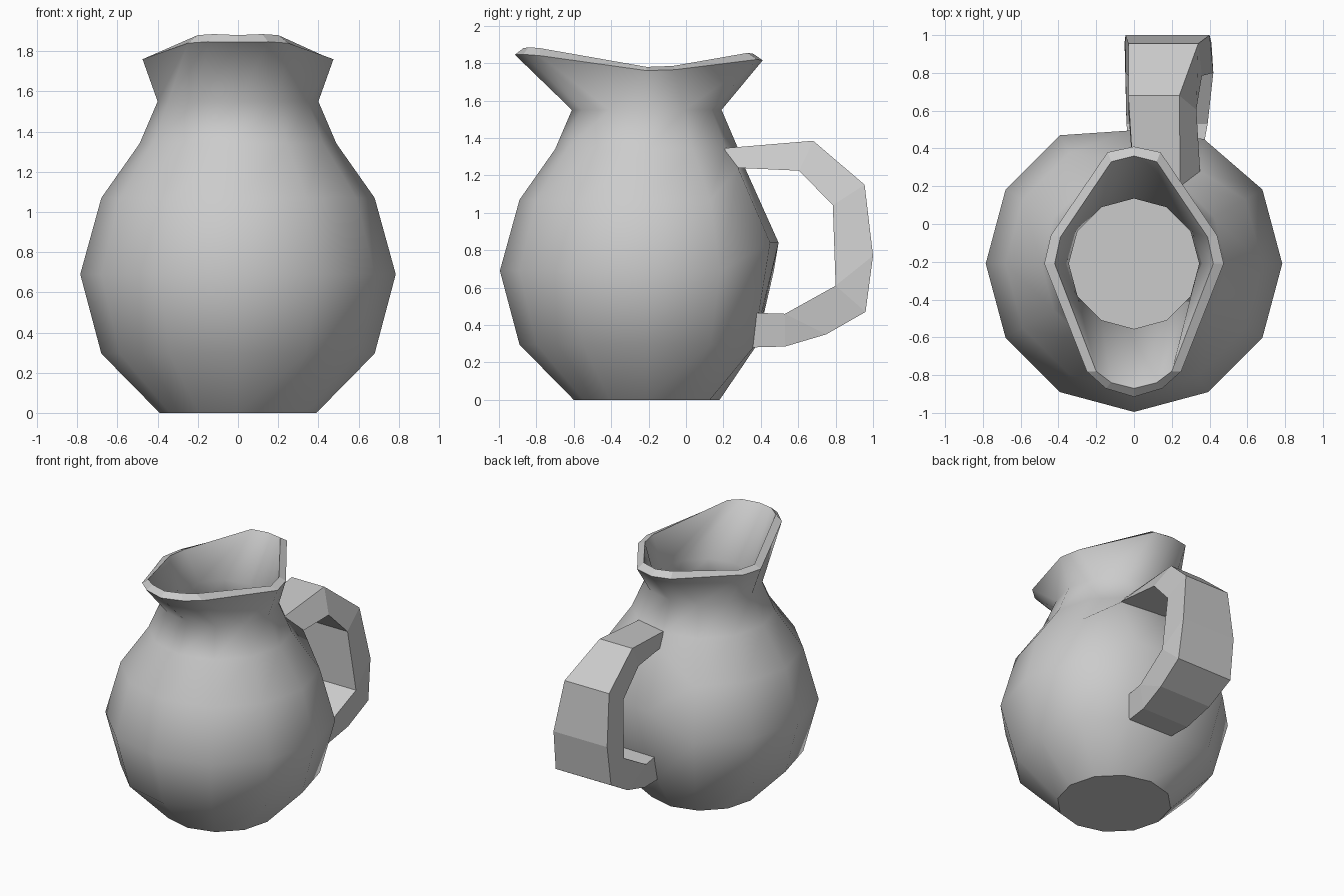
import bpy
import math

if "Cube" in bpy.data.objects:
    bpy.data.objects.remove(bpy.data.objects["Cube"])

SIDES, CY = 12, -0.21


def make_object(name, verts, faces, flat):
    mesh = bpy.data.meshes.new(name)
    mesh.from_pydata(verts, [], faces)
    for i, p in enumerate(mesh.polygons):
        p.use_smooth = not flat(i)
    mesh.update()
    obj = bpy.data.objects.new(name, mesh)
    bpy.context.collection.objects.link(obj)
    return obj


def ring(r, z):
    step = 2 * math.pi / SIDES
    return [(r * math.cos(i * step), CY + r * math.sin(i * step), z) for i in range(SIDES)]


def rim(half):
    # half runs from the back (90 deg) round the right side to the front (-90 deg)
    order = half[::-1] + [(-x, y, z) for x, y, z in half[1:-1]]
    return order[3:] + order[:3]


# Body: twelve-sided outer and inner walls joined at a shaped rim
outer = [ring(r, z) for r, z in
         [(.39, 0), (.68, .295), (.785, .69), (.68, 1.07), (.49, 1.34), (.40, 1.55)]]
inner = [ring(r, z) for r, z in
         [(.345, 1.55), (.44, 1.32), (.63, 1.05), (.73, .69), (.63, .31), (.36, .05)]]

# Columns 2 and 3 are pulled in where the handle joins
pulled = [((.34, .36, .28), (-.02, .37, .28)),
          ((.37, .45, .84), (-.02, .495, .84)),
          ((.35, .28, 1.235), (0, .32, 1.23))]
for k, (a, b) in enumerate(pulled):
    outer[k + 1][2:4] = [a, b]
    inner[4 - k][2:4] = [(p[0] * .93, p[1] - .05, p[2]) for p in (a, b)]

rim_outer = rim([(0, .41, 1.815), (.14, .38, 1.82), (.44, -.06, 1.765), (.475, -.21, 1.76),
                 (.25, -.78, 1.84), (.15, -.87, 1.847), (0, -.915, 1.845)])
rim_inner = rim([(0, .36, 1.85), (.12, .33, 1.855), (.39, -.07, 1.785), (.42, -.21, 1.78),
                 (.20, -.78, 1.88), (.12, -.84, 1.885), (0, -.87, 1.88)])

rings = outer + [rim_outer, rim_inner] + inner
verts = [v for rg in rings for v in rg]
faces = []
for k in range(len(rings) - 1):
    for i in range(SIDES):
        j = (i + 1) % SIDES
        faces.append((k * SIDES + i, k * SIDES + j, (k + 1) * SIDES + j, (k + 1) * SIDES + i))
last = (len(rings) - 1) * SIDES
faces.append(tuple(reversed(range(SIDES))))
faces.append(tuple(range(last, last + SIDES)))
walls = len(faces) - 2
rim_start = (len(outer)) * SIDES
make_object("jug_body", verts, faces,
            lambda i: i >= walls or rim_start <= i < rim_start + SIDES)

# Handle: faceted loop, each section = outer (y, z), inner (y, z),
# right-hand x of outer and inner edge, left-hand x
sections = [
    ((.20, 1.345), (.28, 1.24), .245, .35, 0),
    ((.68, 1.385), (.605, 1.225), .24, .33, -.03),
    ((.955, 1.15), (.785, 1.04), .34, .36, -.03),
    ((1.0, .77), (.80, .61), .40, .42, -.045),
    ((.96, .47), (.80, .61), .41, .42, -.05),
    ((.75, .35), (.53, .46), .39, .39, -.04),
    ((.53, .285), (.53, .46), .36, .39, -.03),
    ((.345, .28), (.37, .465), .34, .36, -.02),
]
hv = []
for (oy, oz), (iy, iz), xo, xi, xl in sections:
    hv += [(xl, oy, oz), (xo, oy, oz), (xi, iy, iz), (xl, iy, iz)]
hf = []
for k in range(len(sections) - 1):
    for i in range(4):
        j = (i + 1) % 4
        quad = [k * 4 + i, k * 4 + j, k * 4 + 4 + j, k * 4 + 4 + i]
        unique = []
        for q in quad:
            # shared inner corners collapse to triangles
            if q in (18, 19):
                q -= 4
            if q in (26, 27):
                q -= 4
            if q not in unique:
                unique.append(q)
        if len(unique) > 2:
            hf.append(tuple(reversed(unique)))
handle = make_object("handle", hv, hf, lambda i: True)

# Tidy the unused corners and make the handle face outwards
import bmesh
bm = bmesh.new()
bm.from_mesh(handle.data)
bmesh.ops.delete(bm, geom=[v for v in bm.verts if not v.link_faces], context='VERTS')
bmesh.ops.holes_fill(bm, edges=bm.edges[:], sides=4)
bmesh.ops.recalc_face_normals(bm, faces=bm.faces[:])
bm.to_mesh(handle.data)
bm.free()
